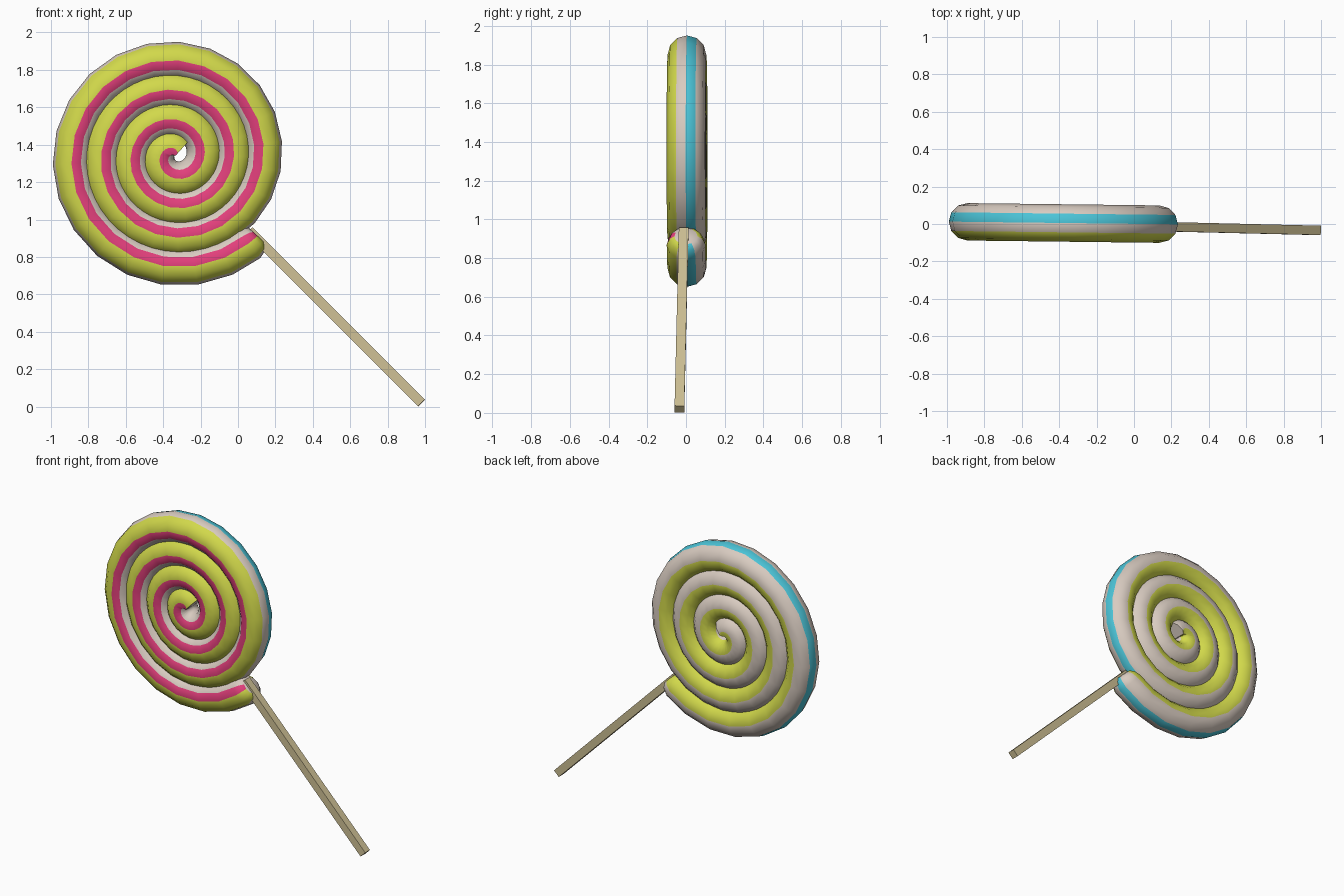
import bpy, bmesh, math
from mathutils import Vector

if "Cube" in bpy.data.objects:
    bpy.data.objects.remove(bpy.data.objects["Cube"])

def mat(name, rgb):
    m = bpy.data.materials.new(name)
    m.diffuse_color = (*rgb, 1)
    m.use_nodes = True
    m.node_tree.nodes["Principled BSDF"].inputs["Base Color"].default_value = m.diffuse_color
    return m

cream = mat("cream", (0.69, 0.60, 0.53))
lime = mat("lime", (0.64, 0.69, 0.07))
pink = mat("pink", (0.76, 0.05, 0.20))
blue = mat("blue", (0.07, 0.55, 0.68))
wood = mat("wood", (0.62, 0.53, 0.30))

def finish(bm, name, mats, smooth_angle):
    bmesh.ops.recalc_face_normals(bm, faces=bm.faces[:])
    me = bpy.data.meshes.new(name)
    bm.to_mesh(me)
    bm.free()
    for m in mats:
        me.materials.append(m)
    ob = bpy.data.objects.new(name, me)
    bpy.context.collection.objects.link(ob)
    if smooth_angle:
        bpy.context.view_layer.objects.active = ob
        ob.select_set(True)
        bpy.ops.object.shade_smooth_by_angle(angle=math.radians(smooth_angle))
        ob.select_set(False)

# Candy: a striped 12-sided tube rolled into a spiral
CX, CZ, PITCH, R, SIDES = -0.337, 1.338, 0.158, 0.1, 12
# stripe colour of each side, from outward round the front to the inside and back
STRIPES = [0, 1, 1, 2, 0, 0, 0, 1, 1, 0, 0, 3]

def ring(bm, deg, scale):
    t = math.radians(deg)
    r = PITCH * deg / 360
    out = []
    for k in range(SIDES):
        p = 2 * math.pi * k / SIDES
        rr = r + R * scale * math.cos(p)
        if deg < 300:
            rr = max(rr, 0.004)      # keep the core from crossing the centre
        x = rr * math.cos(t)
        y = 0.005 - 0.012 * x - R * scale * math.sin(p)
        out.append(bm.verts.new((CX + x, y, CZ + rr * math.sin(t))))
    return out

bm = bmesh.new()
steps = [(48 + 16 * i, 1.0) for i in range(84)]
steps += [(1390, 1.0), (1394, 0.85), (1396, 0.6)]
rings = [ring(bm, d, s) for d, s in steps]
for a, b in zip(rings, rings[1:]):
    for k in range(SIDES):
        n = (k + 1) % SIDES
        f = bm.faces.new((a[k], a[n], b[n], b[k]))
        f.material_index = STRIPES[k]
bm.faces.new(rings[0])
bm.faces.new(rings[-1])
finish(bm, "spiral_candy", [cream, lime, pink, blue], 50)

# Stick: square bar running down to the ground
top, bottom = Vector((0.06, -0.012, 0.94)), Vector((0.981, -0.034, 0.019))
axis = (bottom - top).normalized()
u = axis.cross(Vector((0, 1, 0))).normalized()
v = axis.cross(u)
H = 0.025
bm = bmesh.new()
ends = [[bm.verts.new(c + u * a * H + v * b * H)
         for a, b in ((-1, -1), (1, -1), (1, 1), (-1, 1))] for c in (top, bottom)]
for k in range(4):
    n = (k + 1) % 4
    bm.faces.new((ends[0][k], ends[0][n], ends[1][n], ends[1][k]))
for e in ends:
    bm.faces.new(e)
finish(bm, "stick", [wood], 0)
